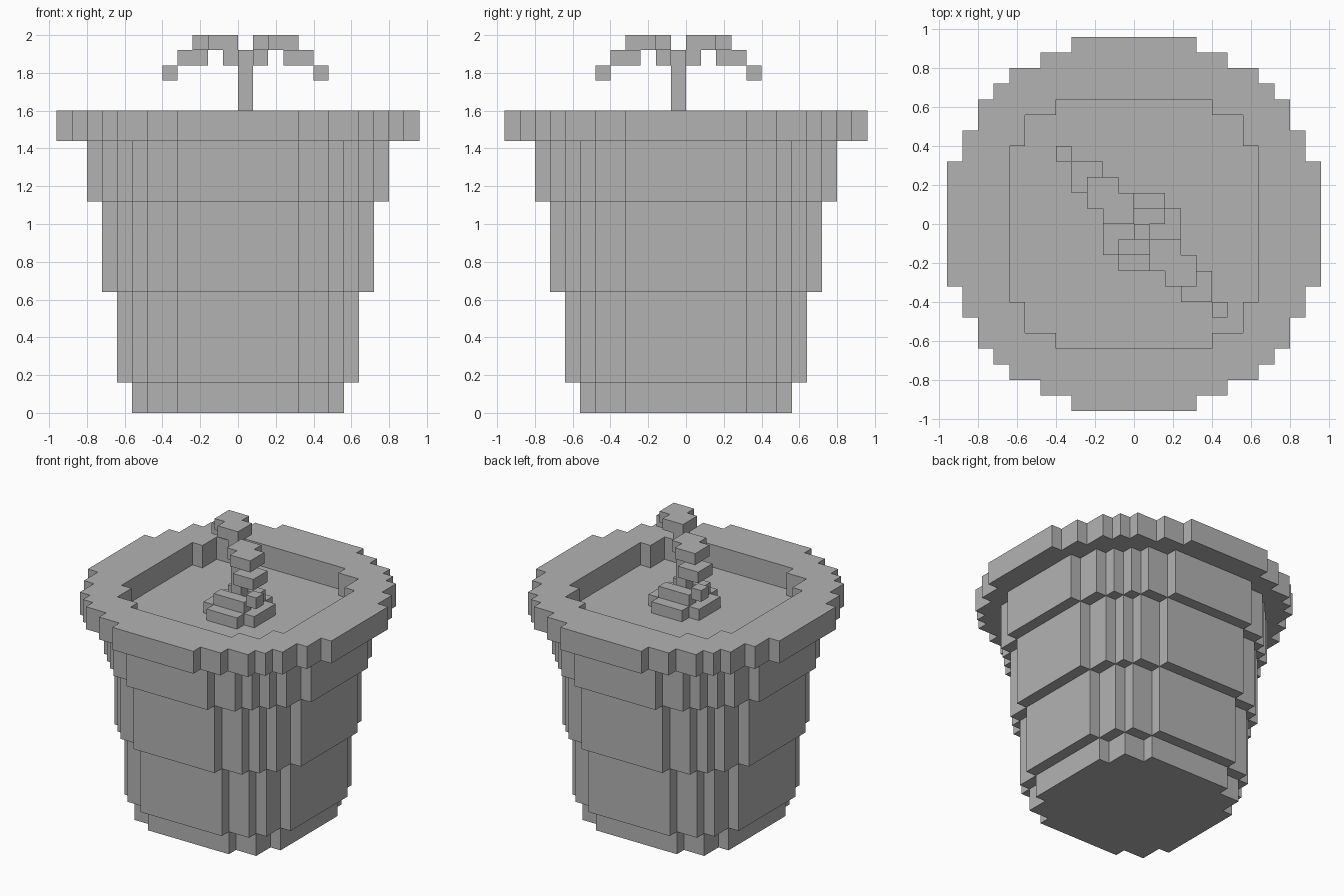
import bpy
import bmesh

U = 0.08  # size of one block

if "Cube" in bpy.data.objects:
    bpy.data.objects.remove(bpy.data.objects["Cube"], do_unlink=True)

grey = bpy.data.materials.new("plain_grey")
grey.use_nodes = True
grey.diffuse_color = (0.45, 0.45, 0.45, 1)
grey.node_tree.nodes["Principled BSDF"].inputs["Base Color"].default_value = (0.45, 0.45, 0.45, 1)


def finish(name, bm):
    bmesh.ops.recalc_face_normals(bm, faces=bm.faces)
    mesh = bpy.data.meshes.new(name)
    bm.to_mesh(mesh)
    bm.free()
    mesh.materials.append(grey)
    obj = bpy.data.objects.new(name, mesh)
    bpy.context.collection.objects.link(obj)
    return obj


def stepped_outline(corners):
    """Closed stair-stepped loop from the outer corners of one quadrant."""
    quarter = []
    for i, (x, y) in enumerate(corners):
        quarter.append((x, y))
        if i + 1 < len(corners):
            quarter.append((corners[i + 1][0], y))
    loop = []
    for _ in range(4):
        loop += quarter
        quarter = [(-y, x) for x, y in quarter]
    return loop


def slab(name, loops, z0, z1, centre=(0, 0)):
    """Extrude an outline, with optional inner hole loops, from z0 to z1."""
    bm = bmesh.new()
    edges = []
    for loop in loops:
        vs = [bm.verts.new(((x + centre[0]) * U, (y + centre[1]) * U, z0 * U)) for x, y in loop]
        edges += [bm.edges.new((vs[i - 1], vs[i])) for i in range(len(vs))]
    if len(loops) == 1:
        bm.faces.new(vs)
    else:
        bmesh.ops.triangle_fill(bm, edges=edges, use_beauty=True, normal=(0, 0, 1))
    ext = bmesh.ops.extrude_face_region(bm, geom=bm.faces[:], use_keep_orig=True)
    top = [v for v in ext["geom"] if isinstance(v, bmesh.types.BMVert)]
    bmesh.ops.translate(bm, verts=top, vec=(0, 0, (z1 - z0) * U))
    return finish(name, bm)


def blocks(name, boxes):
    """Boxes given as x0, x1, y0, y1, z0, z1 in block units."""
    bm = bmesh.new()
    for x0, x1, y0, y1, z0, z1 in boxes:
        made = bmesh.ops.create_cube(bm, size=1)
        for v in made["verts"]:
            v.co.x = (x1 if v.co.x > 0 else x0) * U
            v.co.y = (y1 if v.co.y > 0 else y0) * U
            v.co.z = (z1 if v.co.z > 0 else z0) * U
    return finish(name, bm)


def opposite(boxes):
    """Half turn around the stem."""
    return [(1 - x1, 1 - x0, -1 - y1, -1 - y0, z0, z1) for x0, x1, y0, y1, z0, z1 in boxes]


# Pot body, widening upwards in tiers
slab("pot_foot", [stepped_outline([(7, 4), (6, 6), (4, 7)])], 0, 2)
slab("pot_lower", [stepped_outline([(8, 4), (7, 6), (6, 7), (4, 8)])], 2, 8)
slab("pot_middle", [stepped_outline([(9, 4), (8, 6), (7, 7), (6, 8), (4, 9)])], 8, 14)
slab("pot_upper_and_soil",
     [stepped_outline([(10, 4), (9, 6), (8, 7), (7, 8), (6, 9), (4, 10)])], 14, 18)

# Rim ring around the soil
rim = stepped_outline([(12, 4), (11, 6), (10, 8), (9, 9), (8, 10), (6, 11), (4, 12)])
opening = stepped_outline([(8, 5), (7, 7), (5, 8)])
slab("pot_rim", [rim, opening], 18, 20)

# Mound and small ridges at the foot of the plant
slab("soil_mound", [stepped_outline([(2.5, 1.5), (1.5, 2.5)])], 18, 19, (0.5, -0.5))
ridge = [(-1, 2, -2, -1, 19, 20)]
blocks("front_ridge", ridge)
blocks("back_ridge", opposite(ridge))

# Stem and two drooping leaves
blocks("stem", [(0, 1, -1, 0, 18, 24)])
leaf = [
    (-1, 0, 0, 1, 23, 24),
    (-2, 0, 0, 2, 24, 25),
    (-3, -1, 1, 3, 24, 25),
    (-4, -2, 2, 4, 23, 24),
    (-5, -4, 4, 5, 22, 23),
]
blocks("back_leaf", leaf)
blocks("front_leaf", opposite(leaf))
